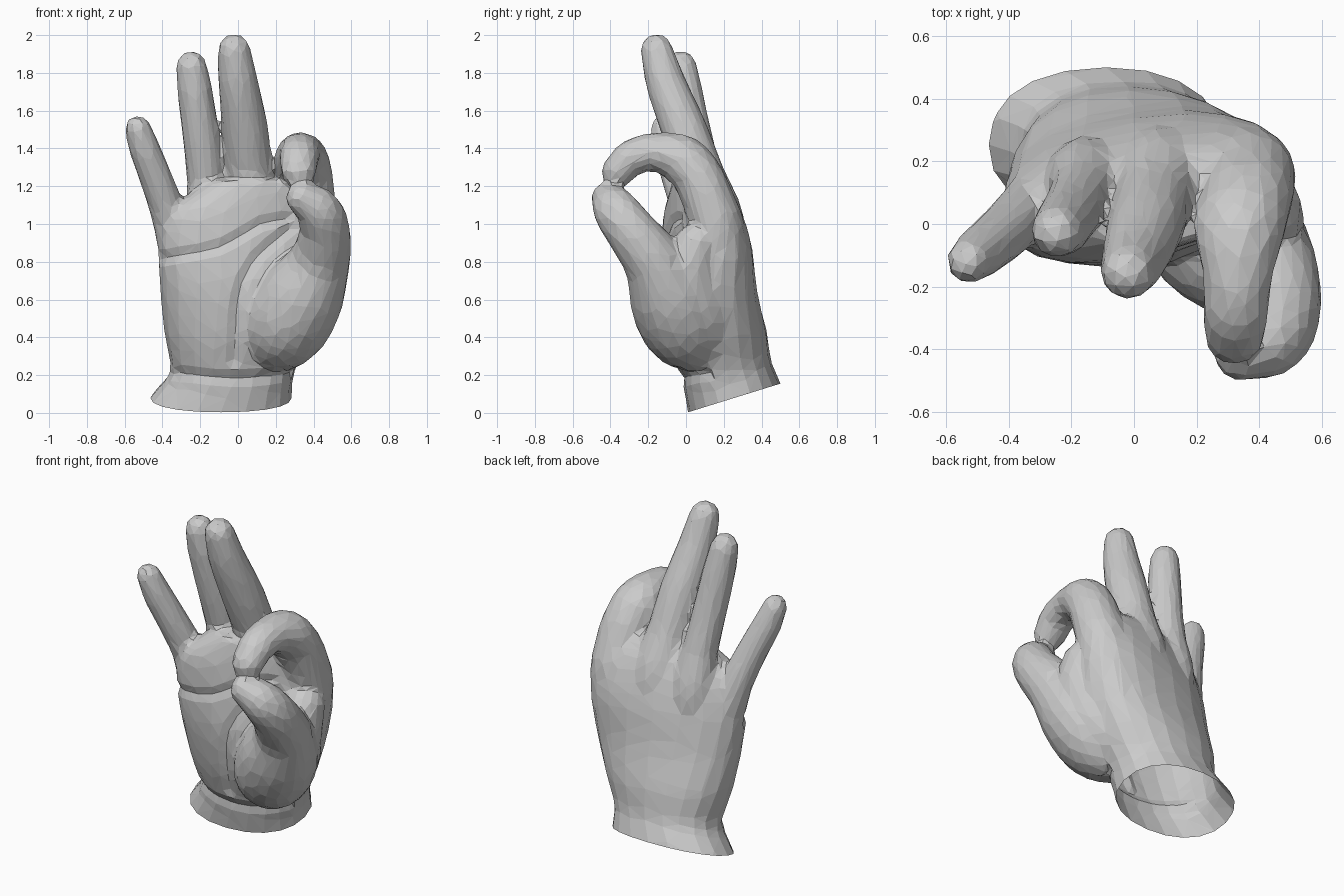
import bpy, bmesh, math
from mathutils import Vector

if "Cube" in bpy.data.objects:
    bpy.data.objects.remove(bpy.data.objects["Cube"])

SIDES = 20
hand_bm = bmesh.new()


def skin(rings):
    """Skin closed rings of points into a capped solid."""
    loops = [[hand_bm.verts.new(p) for p in ring] for ring in rings]
    for a, b in zip(loops, loops[1:]):
        for i in range(SIDES):
            j = (i + 1) % SIDES
            hand_bm.faces.new((a[i], a[j], b[j], b[i]))
    hand_bm.faces.new(loops[0][::-1])
    hand_bm.faces.new(loops[-1])


def spline(keys, steps=5):
    """Catmull-Rom through tuples of any length."""
    k = [Vector(p) for p in keys]
    k = [k[0] * 2 - k[1]] + k + [k[-1] * 2 - k[-2]]
    out = []
    for a, b, c, d in zip(k, k[1:], k[2:], k[3:]):
        for n in range(steps):
            t = n / steps
            out.append(0.5 * (2 * b + (c - a) * t + (2 * a - 5 * b + 4 * c - d) * t * t
                              + (3 * b - a - 3 * c + d) * t ** 3))
    return out + [k[-2]]


def digit(keys, wide=1.0):
    """Tapered tube through (x, y, z, radius) keys with a rounded tip."""
    pts = spline(keys)
    pos = [p.to_3d() for p in pts]
    rad = [p[3] for p in pts]
    tip_dir = (pos[-1] - pos[-2]).normalized()
    end, r = pos[-1].copy(), rad[-1]
    for deg in (30, 55, 78):
        pos.append(end + tip_dir * r * math.sin(math.radians(deg)))
        rad.append(r * math.cos(math.radians(deg)))
    rings = []
    for i, p in enumerate(pos):
        t = (pos[min(i + 1, len(pos) - 1)] - pos[max(i - 1, 0)]).normalized()
        s = Vector((1, 0, 0))
        s = (s - t * s.dot(t)).normalized()
        u = t.cross(s)
        rings.append([p + (s * math.cos(a) * wide + u * math.sin(a)) * rad[i]
                      for a in (math.tau * n / SIDES for n in range(SIDES))])
    skin(rings)


# palm and wrist: centre x, y, z, half width, half depth, roll, slope
palm = []
for cx, cy, cz, rx, ry, roll, slope in spline((
        (-.12, .28, -.06, .42, .25, 0, .31), (-.09, .255, .08, .375, .245, 0, .31),
        (-.03, .215, .22, .33, .235, 0, .25), (0, .165, .42, .39, .26, .05, .1),
        (.03, .12, .65, .445, .25, .12, 0), (.04, .11, .88, .47, .22, .2, 0),
        (.04, .09, 1.05, .44, .185, .22, 0), (.07, .075, 1.16, .33, .155, .18, 0),
        (.07, .05, 1.23, .22, .12, .1, 0)), 4):
    ring = []
    for n in range(SIDES):
        a = math.tau * n / SIDES
        c, s = math.cos(a), math.sin(a)
        x = rx * math.copysign(abs(c) ** .9, c)
        y = ry * math.copysign(abs(s) ** .9, s)
        ring.append((cx + x * math.cos(roll) - y * math.sin(roll),
                     cy + x * math.sin(roll) + y * math.cos(roll), cz + y * slope))
    palm.append(ring)
skin(palm)

# middle, ring, little and index fingers, from inside the palm
digit([(.11, .19, .65, .14), (.09, .16, 1.0, .152), (.062, .075, 1.27, .125),
       (.038, -.01, 1.5, .121), (.002, -.105, 1.74, .106), (-.02, -.155, 1.92, .087)])
digit([(-.12, .16, .65, .13), (-.15, .14, .98, .135), (-.168, .1, 1.22, .102),
       (-.195, .045, 1.45, .097), (-.228, -.005, 1.7, .093), (-.247, -.025, 1.835, .082)])
digit([(-.22, .11, .6, .13), (-.3, .06, .86, .12), (-.365, .02, 1.05, .095),
       (-.425, -.035, 1.22, .088), (-.492, -.09, 1.39, .082), (-.53, -.12, 1.505, .07)])
digit([(.3, .18, .65, .14), (.35, .165, .95, .15), (.365, .12, 1.12, .138),
       (.355, .055, 1.26, .134), (.335, -.03, 1.345, .132), (.33, -.16, 1.38, .104),
       (.325, -.28, 1.355, .096), (.32, -.36, 1.28, .088)], 1.08)
# thumb and the web joining it to the back of the hand
digit([(.15, .12, .32, .15), (.24, .0, .45, .225), (.34, -.08, .62, .225),
       (.43, -.17, .8, .165), (.46, -.29, .96, .135), (.425, -.37, 1.07, .122),
       (.345, -.41, 1.135, .092)])
digit([(.2, .15, .35, .14), (.3, .06, .53, .18), (.39, .02, .75, .15), (.42, .05, .88, .12)])

bmesh.ops.recalc_face_normals(hand_bm, faces=hand_bm.faces)
mesh = bpy.data.meshes.new("hand")
hand_bm.to_mesh(mesh)
hand_bm.free()
hand = bpy.data.objects.new("hand", mesh)
bpy.context.collection.objects.link(hand)
bpy.context.view_layer.objects.active = hand
hand.select_set(True)


def apply(kind, **settings):
    m = hand.modifiers.new(kind, kind)
    for key, value in settings.items():
        setattr(m, key, value)
    bpy.ops.object.modifier_apply(modifier=m.name)


# fuse into one skin
apply('REMESH', mode='VOXEL', voxel_size=.015)
apply('SMOOTH', factor=.5, iterations=10)

# palm creases as (x, z) paths pressed into the front
creases = [[(.28, .98), (.08, .8), (0, .6), (-.02, .28)],
           [(-.4, .82), (-.1, .88), (.12, 1.0), (.26, 1.03)],
           [(-.32, .21), (0, .18), (.28, .21)]]
lines = [[p.to_2d() for p in spline([(*q, 0) for q in c], 14)] for c in creases]
bm = bmesh.new()
bm.from_mesh(mesh)
bm.normal_update()
moves = []
for v in bm.verts:
    if v.normal.y < -.2 and v.co.z < 1.1 and v.co.y > -.3:
        p = Vector((v.co.x, v.co.z))
        d = min((p - q).length for line in lines for q in line)
        if d < .045:
            moves.append((v, v.normal * -.018 * (1 - d / .045)))
for v, offset in moves:
    v.co += offset

# slanted open cut at the wrist
bmesh.ops.bisect_plane(bm, geom=bm.verts[:] + bm.edges[:] + bm.faces[:],
                       plane_co=(0, 0, 0), plane_no=(0, -.31, 1), clear_inner=True)
bm.to_mesh(mesh)
bm.free()

# faceted low-poly surface
apply('DECIMATE', ratio=2200 / sum(len(p.vertices) - 2 for p in mesh.polygons))
for p in mesh.polygons:
    p.use_smooth = False
